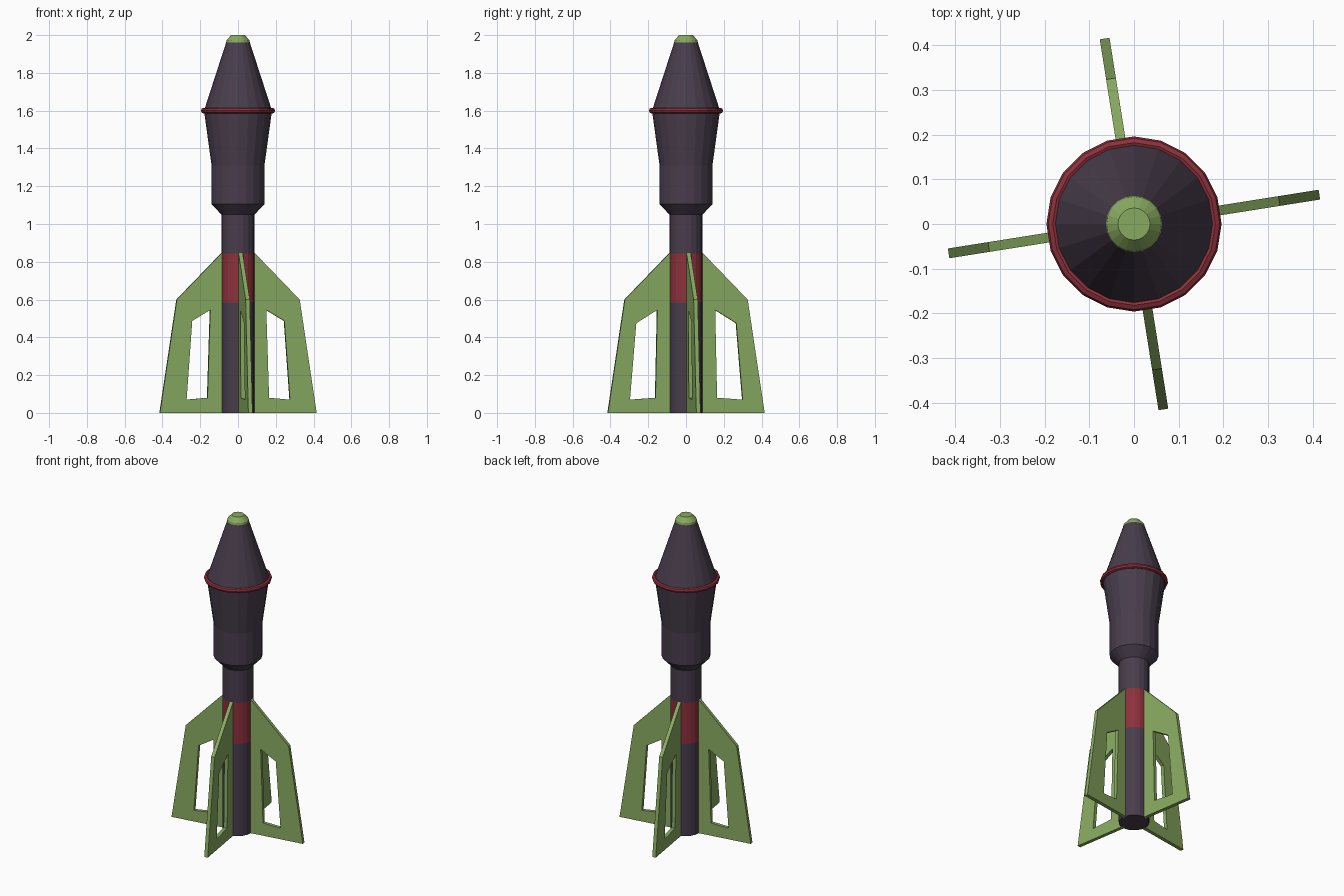
import bpy, bmesh, math
from mathutils import Matrix

if "Cube" in bpy.data.objects:
    bpy.data.objects.remove(bpy.data.objects["Cube"])

SIDES = 20


def material(name, rgb):
    lin = [((c / 255 + 0.055) / 1.055) ** 2.4 for c in rgb]
    m = bpy.data.materials.new(name)
    m.diffuse_color = (*lin, 1)
    m.use_nodes = True
    m.node_tree.nodes["Principled BSDF"].inputs["Base Color"].default_value = m.diffuse_color
    return m


DARK = material("dark plum", (72, 61, 76))
RED = material("deep red", (140, 49, 59))
GREEN = material("leaf green", (136, 170, 96))


def finish(name, bm, mats):
    bmesh.ops.recalc_face_normals(bm, faces=bm.faces[:])
    me = bpy.data.meshes.new(name)
    bm.to_mesh(me)
    bm.free()
    for m in mats:
        me.materials.append(m)
    ob = bpy.data.objects.new(name, me)
    bpy.context.collection.objects.link(ob)
    return ob


def lathe(name, profile, mats, rule=None, closed=False):
    """Turn a (radius, z) profile around the z axis; rule maps face height to material."""
    bm = bmesh.new()
    rings = []
    for r, z in profile:
        rings.append([bm.verts.new((r * math.cos(2 * math.pi * i / SIDES),
                                    r * math.sin(2 * math.pi * i / SIDES), z))
                      for i in range(SIDES)])
    pairs = list(zip(rings, rings[1:]))
    if closed:
        pairs.append((rings[-1], rings[0]))
    else:
        bm.faces.new(rings[0][::-1])
        bm.faces.new(rings[-1])
    for a, b in pairs:
        for i in range(SIDES):
            j = (i + 1) % SIDES
            bm.faces.new((a[i], a[j], b[j], b[i]))
    if rule:
        for f in bm.faces:
            f.material_index = rule(f.calc_center_median().z)
    return finish(name, bm, mats)


# Rocket body: stem with red band, warhead, green nose tip
def body_colour(z):
    if 0.585 < z < 0.845:
        return 1
    return 2 if z > 1.962 else 0


lathe("body", [(0.088, 0), (0.088, 0.585), (0.088, 0.845), (0.088, 1.05),
               (0.14, 1.105), (0.14, 1.31), (0.18, 1.6), (0.063, 1.96),
               (0.061, 1.972), (0.036, 2.0)], [DARK, RED, GREEN], body_colour)

# Red ring at the widest point
lathe("ring", [(0.182 + 0.014 * math.cos(a), 1.6 + 0.015 * math.sin(a))
               for a in (k * math.pi / 4 for k in range(8))], [RED], closed=True)


# Fins: flat frames with a window, turned slightly off the axes
def fin(name, window, angle, thick=0.022):
    outer = [(0.08, 0), (0.42, 0), (0.329, 0.6), (0.08, 0.855)]
    bm = bmesh.new()
    sides = []
    for y in (-thick / 2, thick / 2):
        o = [bm.verts.new((r, y, z)) for r, z in outer]
        w = [bm.verts.new((r, y, z)) for r, z in window]
        sides.append((o, w))
        for i in range(4):
            j = (i + 1) % 4
            bm.faces.new((o[i], o[j], w[j], w[i]))
    for loop in (0, 1):
        a, b = sides[0][loop], sides[1][loop]
        for i in range(4):
            j = (i + 1) % 4
            bm.faces.new((a[i], a[j], b[j], b[i]))
    bm.transform(Matrix.Rotation(angle, 4, 'Z'))
    finish(name, bm, [GREEN])


narrow = [(0.165, 0.08), (0.277, 0.07), (0.247, 0.487), (0.15, 0.545)]
wide = [(0.165, 0.08), (0.302, 0.07), (0.268, 0.475), (0.155, 0.545)]
for k in range(4):
    fin(f"fin_{k + 1}", wide if k % 2 else narrow, math.radians(9 + 90 * k))
